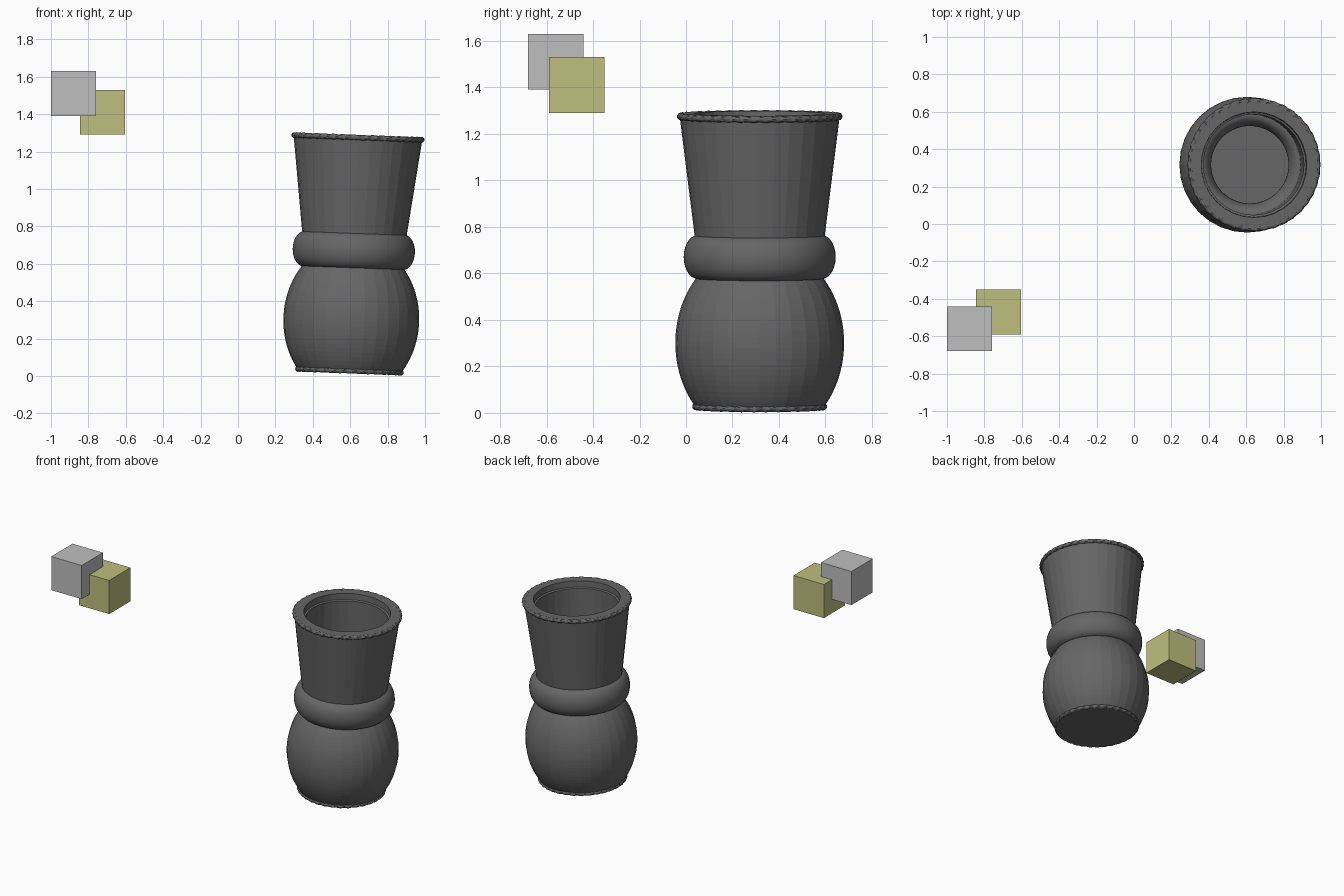
import bpy, bmesh, math
from mathutils import Matrix

if "Cube" in bpy.data.objects:
    bpy.data.objects.remove(bpy.data.objects["Cube"])

TILT = Matrix.Translation((0.595, 0.317, 0.011)) @ Matrix.Rotation(math.radians(2.1), 4, 'Y')


def material(name, rgb):
    m = bpy.data.materials.new(name)
    m.use_nodes = True
    m.diffuse_color = (*rgb, 1)
    m.node_tree.nodes["Principled BSDF"].inputs["Base Color"].default_value = (*rgb, 1)
    return m


charcoal = material("charcoal", (0.133, 0.133, 0.133))
light_grey = material("light grey", (0.52, 0.52, 0.52))
olive_yellow = material("olive yellow", (0.52, 0.52, 0.21))


def finish(name, bm, mat, matrix):
    bmesh.ops.recalc_face_normals(bm, faces=bm.faces)
    mesh = bpy.data.meshes.new(name)
    bm.to_mesh(mesh)
    bm.free()
    mesh.materials.append(mat)
    obj = bpy.data.objects.new(name, mesh)
    bpy.context.collection.objects.link(obj)
    obj.matrix_world = matrix
    return obj


def grid_rings(bm, rings, wrap):
    # Skin a list of rings; wrap joins the last ring to the first
    count = len(rings[0])
    for i in range(len(rings) if wrap else len(rings) - 1):
        a, b = rings[i], rings[(i + 1) % len(rings)]
        for j in range(count):
            k = (j + 1) % count
            bm.faces.new((a[j], a[k], b[k], b[j]))


def lathe(name, profile, sides, wrap=False):
    bm = bmesh.new()
    rings = [[bm.verts.new((r * math.cos(t), r * math.sin(t), z))
              for t in (math.tau * s / sides for s in range(sides))]
             for r, z in profile]
    grid_rings(bm, rings, wrap)
    if not wrap:
        bm.faces.new(rings[0])
        bm.faces.new(rings[-1])
    return finish(name, bm, charcoal, TILT)


def rope(name, radius, z, thick, twists, sides=128, around=12):
    # Ring with a two-lobed section that turns as it goes round
    bm = bmesh.new()
    rings = []
    for s in range(sides):
        t = math.tau * s / sides
        ring = []
        for p in (math.tau * k / around for k in range(around)):
            d = thick * (0.88 + 0.12 * math.cos(2 * p - twists * t))
            r = radius + d * math.cos(p)
            ring.append(bm.verts.new((r * math.cos(t), r * math.sin(t), z + d * math.sin(p))))
        rings.append(ring)
    grid_rings(bm, rings, True)
    return finish(name, bm, charcoal, TILT)


def cube(name, centre, mat):
    bm = bmesh.new()
    bmesh.ops.create_cube(bm, size=0.24)
    return finish(name, bm, mat, Matrix.Translation(centre))


# Vase shell: foot, round belly, flared neck, then down the hollow inside
belly = []
for i in range(25):
    z = 0.02 + 0.57 * i / 24
    belly.append((0.363 * math.sqrt(1 - ((z - 0.29) / 0.425) ** 2), z))
inside = [(0.282, 1.278), (0.28, 1.235), (0.269, 1.23), (0.268, 0.05)]
lathe("vase_body", [(0.278, 0.003)] + belly + [(0.272, 0.66), (0.279, 0.745), (0.343, 1.255), (0.344, 1.278)]
      + inside, 32)

# Rounded collar between belly and neck
collar = [(0.267 + 0.06 * math.cos(p), 0.66 + 0.094 * math.sin(p))
          for p in (math.tau * i / 28 for i in range(28))]
collar_obj = lathe("collar", collar, 64, wrap=True)
collar_obj.data.shade_smooth()

# Rope trims on the lip and the foot
rope("lip_rope", 0.341, 1.265, 0.016, 40)
rope("foot_rope", 0.276, 0.016, 0.015, 34)

# Two loose overlapping cubes
cube("grey_cube", (-0.88, -0.56, 1.51), light_grey)
cube("yellow_cube", (-0.725, -0.47, 1.41), olive_yellow)
